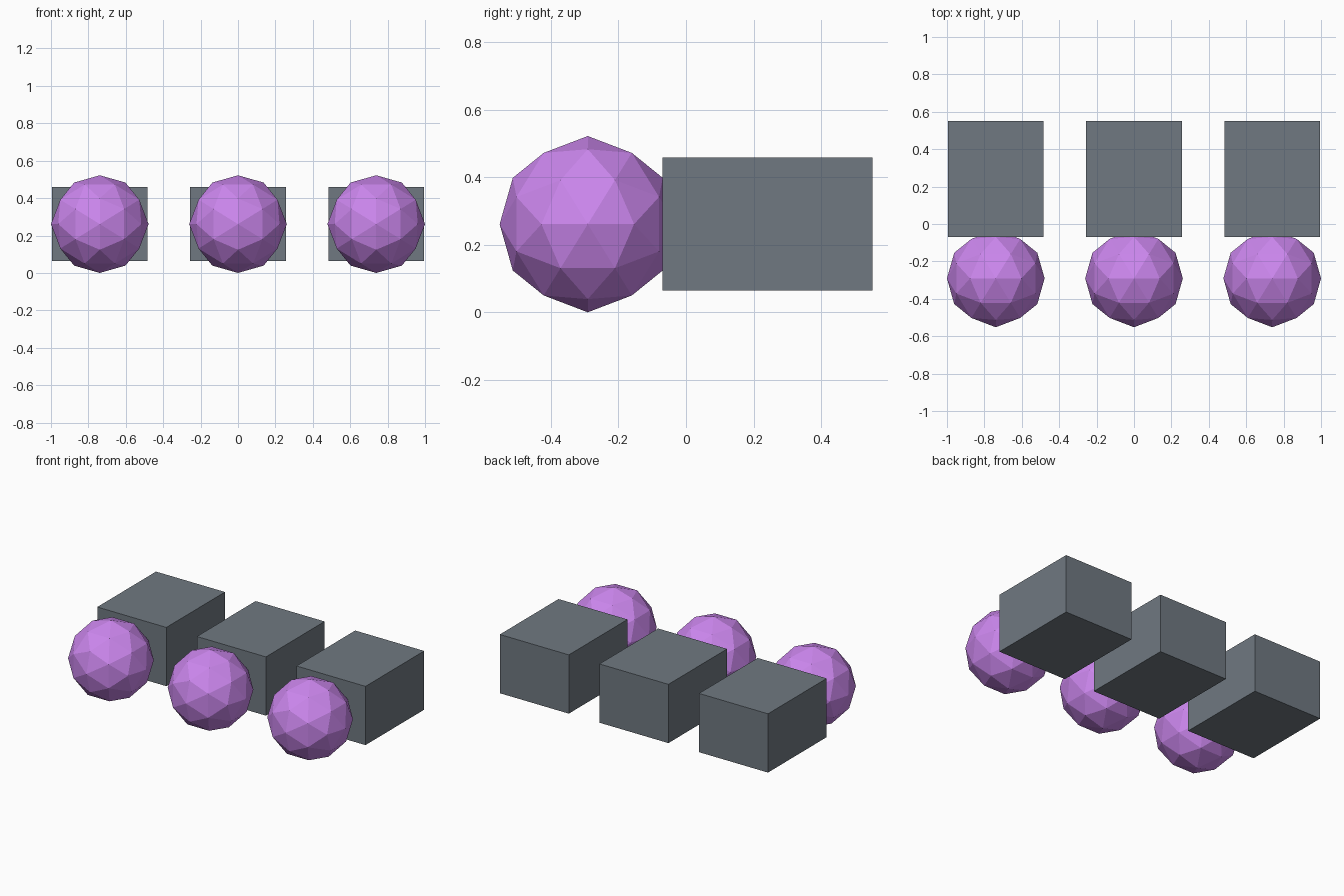
import bpy
from math import atan, sqrt

if "Cube" in bpy.data.objects:
    bpy.data.objects.remove(bpy.data.objects["Cube"])

PINK = bpy.data.materials.new("violet")
PINK.diffuse_color = (0.6, 0.24, 0.85, 1)
PINK.use_nodes = True
PINK.node_tree.nodes["Principled BSDF"].inputs["Base Color"].default_value = PINK.diffuse_color
GREY = bpy.data.materials.new("slate_grey")
GREY.diffuse_color = (0.16, 0.19, 0.22, 1)
GREY.use_nodes = True
GREY.node_tree.nodes["Principled BSDF"].inputs["Base Color"].default_value = GREY.diffuse_color

R = 0.261                         # ball radius
TILT = -atan(2 / (1 + sqrt(5)))   # puts edge midpoints of the ball on the axes


def finish(name, mat):
    ob = bpy.context.object
    ob.name = name
    ob.data.materials.append(mat)
    return ob


for side, x in (("left", -0.739), ("middle", 0), ("right", 0.739)):
    # faceted ball, sunk slightly into the block
    bpy.ops.mesh.primitive_ico_sphere_add(subdivisions=2, radius=R,
                                          location=(x, -0.291, R), rotation=(0, TILT, 0))
    finish(side + "_ball", PINK)
    # block behind the ball
    bpy.ops.mesh.primitive_cube_add(size=1, location=(x, 0.241, R))
    block = finish(side + "_block", GREY)
    block.scale = (0.512, 0.622, 0.394)
